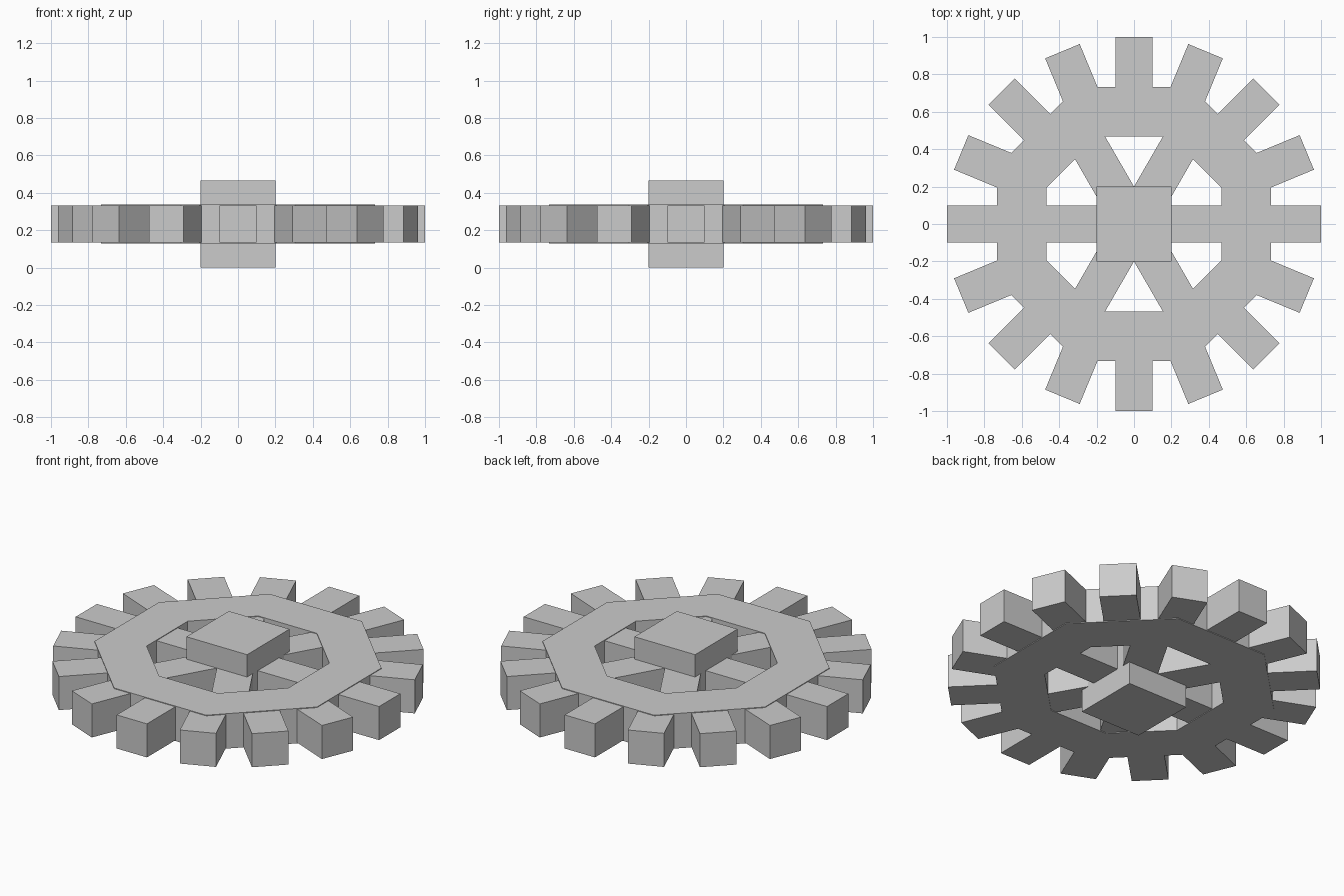
import bpy, bmesh, math
from mathutils import Matrix

cube = bpy.data.objects.get("Cube")
if cube:
    bpy.data.objects.remove(cube, do_unlink=True)

grey = bpy.data.materials.new("plain_grey")
grey.use_nodes = True
grey.diffuse_color = (0.6, 0.6, 0.6, 1)
grey.node_tree.nodes["Principled BSDF"].inputs["Base Color"].default_value = (0.6, 0.6, 0.6, 1)

MID = 0.2333      # height of the wheel's middle plane
FLAT = math.cos(math.pi / 8)


def make_object(name, bm):
    bmesh.ops.recalc_face_normals(bm, faces=bm.faces)
    mesh = bpy.data.meshes.new(name)
    bm.to_mesh(mesh)
    bm.free()
    mesh.materials.append(grey)
    obj = bpy.data.objects.new(name, mesh)
    bpy.context.collection.objects.link(obj)
    return obj


def radial_box(name, start, end, width, height, angle=0.0):
    """Box reaching from radius start to radius end, turned about the axle."""
    bm = bmesh.new()
    bmesh.ops.create_cube(bm, size=1)
    place = (Matrix.Translation((0, 0, MID)) @ Matrix.Rotation(angle, 4, "Z")
             @ Matrix.Translation(((start + end) / 2, 0, 0))
             @ Matrix.Diagonal((end - start, width, height, 1)))
    bmesh.ops.transform(bm, matrix=place, verts=bm.verts)
    return make_object(name, bm)


def octagon_ring(name, inner, outer, height):
    """Eight-sided ring with flats facing the axes; sizes are to the flats."""
    bm = bmesh.new()
    loops = []
    for radius, z in ((inner, -1), (outer, -1), (outer, 1), (inner, 1)):
        r = radius / FLAT
        loops.append([bm.verts.new((r * math.cos((i + 0.5) * math.pi / 4),
                                    r * math.sin((i + 0.5) * math.pi / 4),
                                    MID + z * height / 2)) for i in range(8)])
    for k in range(4):
        a, b = loops[k], loops[(k + 1) % 4]
        for i in range(8):
            j = (i + 1) % 8
            bm.faces.new((a[i], a[j], b[j], b[i]))
    return make_object(name, bm)


# Rim
octagon_ring("rim", 0.467, 0.733, 0.208)

# Sixteen teeth around the rim
for i in range(16):
    radial_box(f"tooth_{i + 1}", 0.6, 1.0, 0.2, 0.2, i * math.pi / 8)

# Six spokes from the hub to the rim
for i in range(6):
    radial_box(f"spoke_{i + 1}", 0.0, 0.55, 0.2, 0.2, i * math.pi / 3)

# Square hub
radial_box("hub", -0.2, 0.2, 0.4, 2 * MID)
